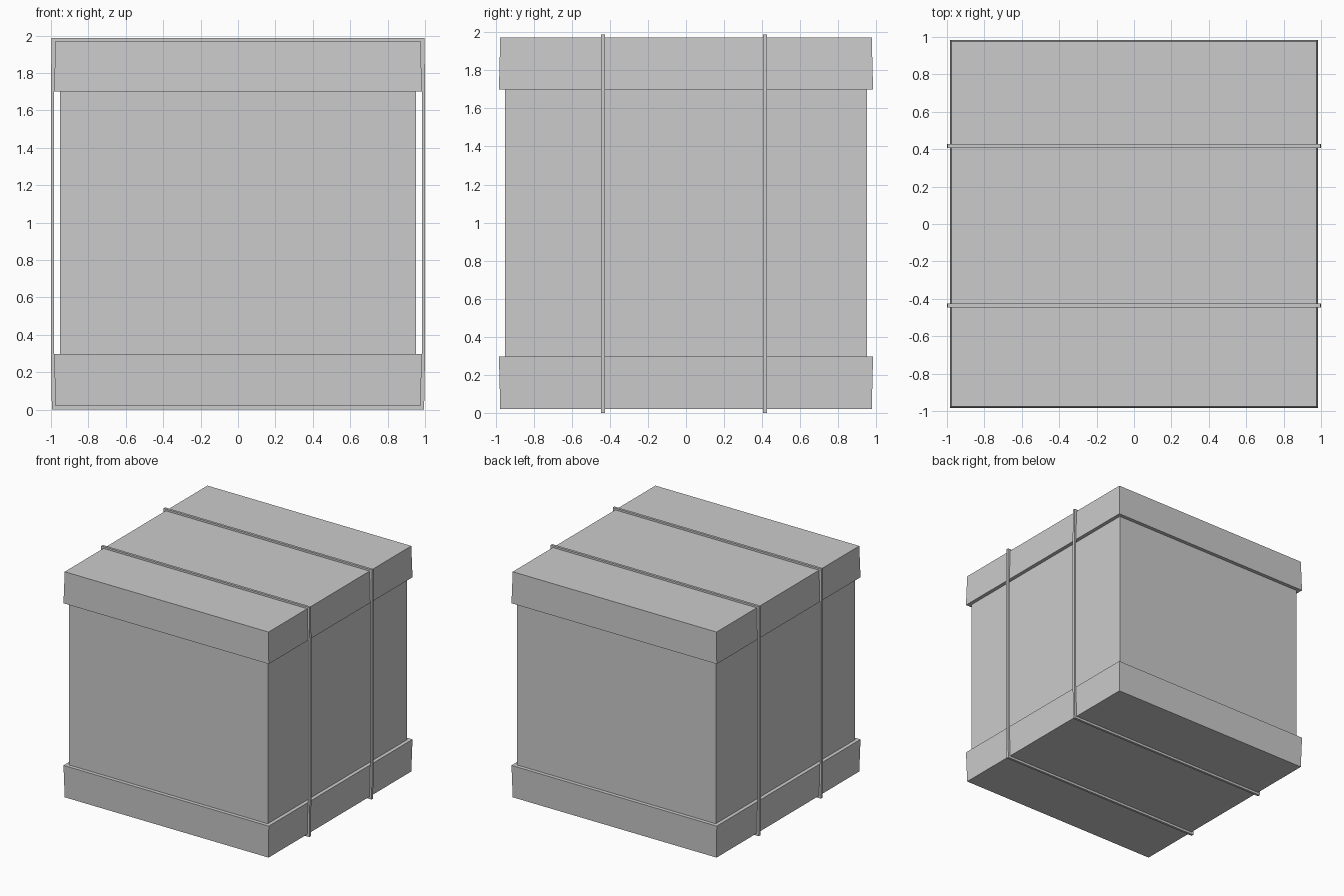
import bpy, bmesh

if "Cube" in bpy.data.objects:
    bpy.data.objects.remove(bpy.data.objects["Cube"])


def make_object(name, bm):
    bmesh.ops.recalc_face_normals(bm, faces=bm.faces[:])
    mesh = bpy.data.meshes.new(name)
    bm.to_mesh(mesh)
    bm.free()
    obj = bpy.data.objects.new(name, mesh)
    bpy.context.collection.objects.link(obj)
    return obj


def tapered_box(name, z0, half0, z1, half1):
    bm = bmesh.new()
    bmesh.ops.create_cube(bm, size=2)
    for v in bm.verts:
        half, z = (half0, z0) if v.co.z < 0 else (half1, z1)
        v.co = (v.co.x * half, v.co.y * half, z)
    return make_object(name, bm)


def strap(name, y, width=0.021):
    # closed band: mirrored inner and outer half outlines in x, z
    inner = [(0.974, 0.02), (0.983, 0.295), (0.983, 1.70), (0.974, 1.97)]
    outer = [(0.995, 0.0), (1.0, 0.295), (1.0, 1.70), (0.997, 1.988)]
    bm = bmesh.new()
    rings = []
    for half in (inner, outer):
        loop = half + [(-x, z) for x, z in reversed(half)]
        for side in (-0.5, 0.5):
            rings.append([bm.verts.new((x, y + side * width, z)) for x, z in loop])
    a, b, c, d = rings
    for r, s in ((a, b), (b, d), (d, c), (c, a)):
        for i in range(len(r)):
            j = (i + 1) % len(r)
            bm.faces.new((r[i], r[j], s[j], s[i]))
    return make_object(name, bm)


# Box body, tucked a little into both caps
tapered_box("box_body", 0.28, 0.951, 1.72, 0.951)

# Slightly flared base tray and lid
tapered_box("base_tray", 0.02, 0.976, 0.297, 0.983)
tapered_box("lid", 1.70, 0.983, 1.972, 0.976)

# Two packing straps
for label, y in (("front", -0.436), ("back", 0.416)):
    strap(label + "_strap", y)
